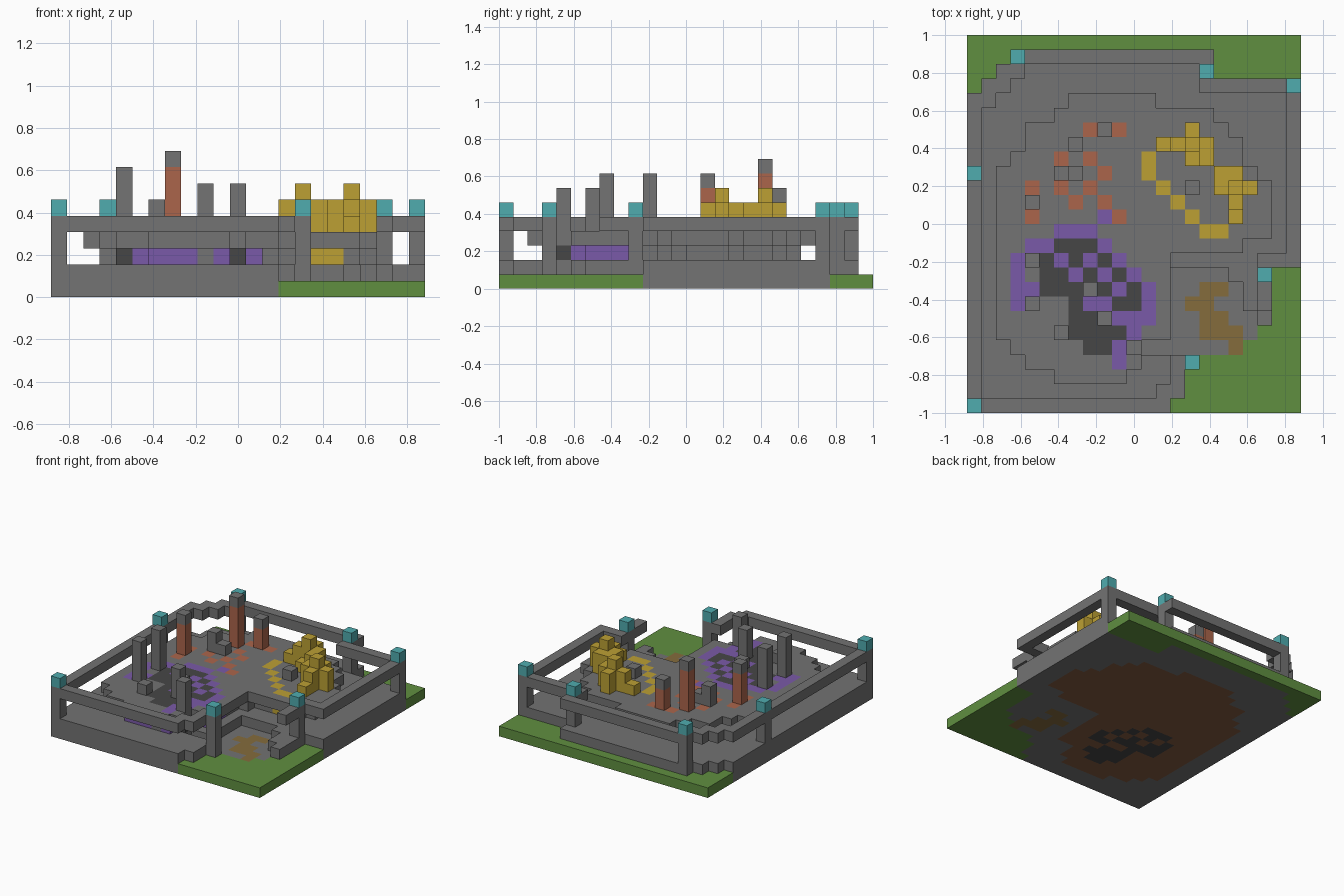
import bpy, bmesh
from mathutils import Vector

if "Cube" in bpy.data.objects:
    bpy.data.objects.remove(bpy.data.objects["Cube"], do_unlink=True)

# Block grid: columns run along x, rows run from back to front
COLS, ROWS = 23, 26
S = 2 / ROWS

STONE, GRASS, DARK = "stone gray", "grass green", "dark stone"
PURPLE, CLAY, GOLD = "crystal purple", "terracotta", "gold"
CYAN, TAN, EARTH = "lamp cyan", "path tan", "earth brown"
PALETTE = {STONE: (115, 115, 115), GRASS: (96, 143, 64), DARK: (70, 70, 70),
           PURPLE: (122, 90, 168), CLAY: (171, 101, 75), GOLD: (188, 160, 52),
           CYAN: (80, 172, 175), TAN: (133, 108, 60), EARTH: (132, 91, 64)}
NAMES = list(PALETTE)


def make_material(name, rgb):
    colour = (*[((v / 255 + 0.055) / 1.055) ** 2.4 for v in rgb], 1)
    m = bpy.data.materials.new(name)
    m.use_nodes = True
    m.diffuse_color = colour
    m.node_tree.nodes["Principled BSDF"].inputs["Base Color"].default_value = colour
    return m


MATS = [make_material(n, rgb) for n, rgb in PALETTE.items()]


def voxels(name, cells):
    """Blocks from {(column, row, layer): colour}, outer faces only."""
    bm = bmesh.new()
    verts = {}

    def vert(p):
        if p not in verts:
            verts[p] = bm.verts.new(((p[0] - COLS / 2) * S, (ROWS / 2 - p[1]) * S, p[2] * S))
        return verts[p]

    for cell, colour in cells.items():
        for axis in range(3):
            for side in (0, 1):
                near = list(cell)
                near[axis] += 2 * side - 1
                if tuple(near) in cells:
                    continue
                a, b = [k for k in range(3) if k != axis]
                loop = []
                for da, db in ((0, 0), (1, 0), (1, 1), (0, 1)):
                    p = list(cell)
                    p[axis] += side
                    p[a] += da
                    p[b] += db
                    loop.append(vert(tuple(p)))
                face = bm.faces.new(loop)
                face.material_index = NAMES.index(colour)
                face.normal_update()
                out = Vector((0, 0, 0))
                out[axis] = (2 * side - 1) * (-1 if axis == 1 else 1)
                if face.normal.dot(out) < 0:
                    face.normal_flip()
    mesh = bpy.data.meshes.new(name)
    bm.to_mesh(mesh)
    bm.free()
    for m in MATS:
        mesh.materials.append(m)
    bpy.context.scene.collection.objects.link(bpy.data.objects.new(name, mesh))


def box(c0, c1, r0, r1):
    return {(c, r) for c in range(c0, c1 + 1) for r in range(r0, r1 + 1)}


def union(*boxes):
    return set().union(*[box(*b) for b in boxes])


def runs(*items):
    """Cells of (row, first column, last column) runs."""
    return union(*[(a, b, r, r) for r, a, b in items])


# Plan shapes: stone outline, sunken entrance lane, raised round floor
outline = union((3, 16, 1, 1), (2, 16, 2, 2), (1, 22, 3, 3), (0, 22, 4, 15), (0, 20, 16, 19),
                (0, 19, 20, 20), (0, 18, 21, 21), (0, 15, 22, 22), (0, 14, 23, 24), (0, 13, 25, 25))
lane = union((14, 17, 16, 20), (18, 18, 17, 20), (19, 19, 19, 20), (12, 18, 21, 21))
floor = union((7, 12, 4, 4), (6, 16, 5, 5), (4, 17, 6, 6), (4, 18, 7, 7), (3, 18, 8, 8),
              (2, 19, 9, 9), (2, 20, 10, 13), (2, 18, 14, 14), (2, 13, 15, 20),
              (3, 11, 21, 21), (4, 11, 22, 22), (6, 10, 23, 23))
path = runs((17, 16, 17), (18, 15, 16), (19, 16, 17), (20, 16, 18), (21, 18, 18))

# Floor inlays
purple = runs((12, 9, 9), (13, 6, 8), (14, 4, 5), (14, 9, 9), (15, 3, 4), (15, 6, 6),
              (15, 8, 8), (15, 10, 10), (16, 3, 3), (16, 7, 7), (16, 9, 9), (16, 11, 11),
              (17, 3, 4), (17, 10, 10), (17, 12, 12), (18, 3, 3), (18, 8, 9), (18, 12, 12),
              (19, 10, 12), (20, 11, 11), (21, 10, 10), (22, 10, 10))
dark = runs((14, 6, 8), (15, 5, 9), (16, 5, 10), (17, 5, 11), (18, 7, 11),
            (19, 7, 9), (20, 7, 10), (21, 8, 9)) - purple
clay = {(8, 6), (10, 6), (6, 8), (8, 8), (9, 9), (4, 10), (6, 10), (8, 10),
        (7, 11), (9, 11), (4, 12), (10, 12)}
gold = {(12, 8), (12, 9), (13, 10), (14, 11), (15, 12), (16, 13), (17, 13)}
inlay = {cell: colour for cells, colour in ((purple, PURPLE), (dark, DARK), (clay, CLAY), (gold, GOLD))
         for cell in cells}

# Ground slab
ground = {}
for c, r in box(0, COLS - 1, 0, ROWS - 1):
    cell, colour = (c, r), GRASS
    if cell in path:
        colour = TAN
    elif cell in dark:
        colour = DARK
    elif cell in floor:
        colour = EARTH
    elif cell in outline:
        colour = STONE
    ground[c, r, 0] = colour
voxels("ground", ground)

# Low stone base
voxels("base", {(c, r, 1): STONE for c, r in outline - lane})

# Floor support, one step smaller, with a coloured front edge
support = {}
for c, r in floor:
    inner = {(c - 1, r), (c + 1, r), (c, r - 1), (c, r + 1)} <= floor
    if inner or (c, r) in purple:
        support[c, r, 2] = inlay.get((c, r), STONE)
for c in (4, 5, 6, 7, 8, 10, 12):
    front = max(r for cc, r, z in support if cc == c)
    support[c, front, 2] = DARK if c == 4 else PURPLE
support[11, 21, 2] = DARK
voxels("floor_support", support)

# Raised floor
voxels("raised_floor", {(c, r, 3): inlay.get((c, r), STONE) for c, r in floor})

# Top beam along the outline, open at the entrance
beam = {}
for c, r in outline - lane - box(16, 22, 19, 21):
    if not box(c - 1, c + 1, r - 1, r + 1) <= outline:
        beam[c, r, 4] = STONE
voxels("beam", beam)

# Posts with lamps
posts, lamps = {}, {}
for c, r in ((3, 1), (16, 2), (22, 3), (0, 9), (20, 16), (15, 22), (0, 25)):
    for z in (2, 3):
        posts[c, r, z] = STONE
    lamps[c, r, 5] = CYAN
voxels("posts", posts)
voxels("lamps", lamps)


def columns(name, spots, colour, cap):
    """Columns standing on the floor, given as (column, row, top layer)."""
    voxels(name, {(c, r, z): cap if z == top - 1 else colour
                  for c, r, top in spots for z in range(4, top)})


# Stone pillars, clay pillars with stone tops, gold heap
columns("stone_pillars", ((4, 15, 8), (4, 18, 8), (9, 19, 7), (11, 21, 7), (6, 20, 5),
                          (8, 17, 5), (6, 9, 6), (7, 9, 5), (15, 10, 5)), STONE, STONE)
columns("clay_pillars", ((7, 7, 9), (4, 11, 8), (9, 6, 7)), CLAY, STONE)
columns("gold_heap", ((15, 6, 6), (13, 7, 5), (14, 7, 6), (15, 7, 7), (16, 7, 6),
                      (15, 8, 5), (16, 8, 6), (17, 9, 6), (18, 9, 6), (17, 10, 6),
                      (18, 10, 7), (19, 10, 6), (18, 11, 6), (18, 12, 5)), GOLD, GOLD)
